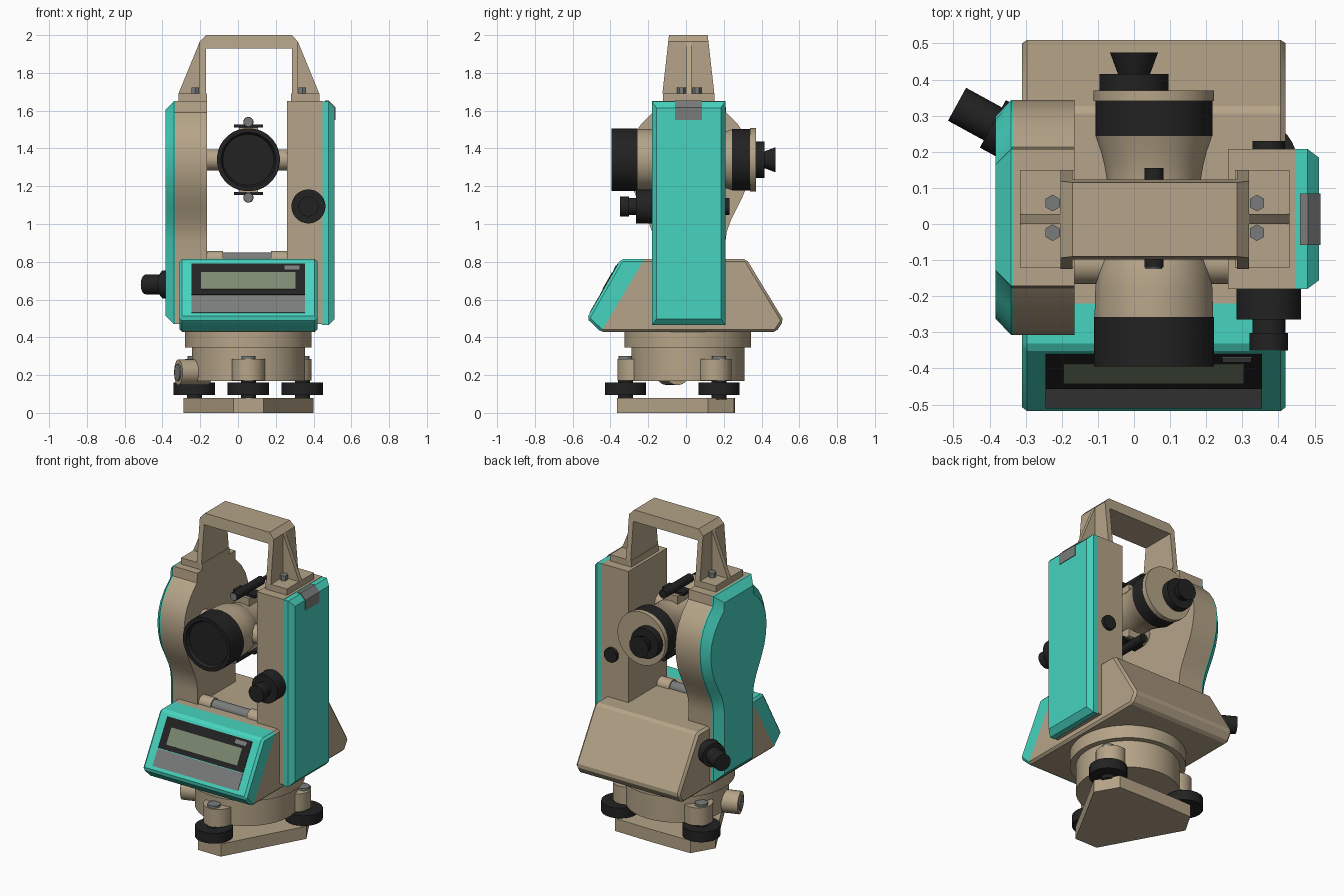
import bpy, bmesh, math
from mathutils import Vector

if "Cube" in bpy.data.objects:
    bpy.data.objects.remove(bpy.data.objects["Cube"])


def material(name, rgb):
    m = bpy.data.materials.new(name)
    lin = [((c / 255 + 0.055) / 1.055) ** 2.4 for c in rgb]
    m.diffuse_color = (*lin, 1)
    m.use_nodes = True
    m.node_tree.nodes["Principled BSDF"].inputs["Base Color"].default_value = m.diffuse_color
    return m


BEIGE = material("beige", (181, 164, 136))
TEAL = material("teal", (70, 211, 191))
BLACK = material("black", (34, 34, 34))
GREY = material("grey", (122, 124, 124))
GLASS = material("display_green", (124, 138, 112))

CX, CY = 0.055, 0.01          # vertical axis of the instrument
TZ = 1.34                     # telescope height


def finish(name, bm, *mats):
    bmesh.ops.recalc_face_normals(bm, faces=bm.faces)
    me = bpy.data.meshes.new(name)
    bm.to_mesh(me)
    bm.free()
    ob = bpy.data.objects.new(name, me)
    bpy.context.collection.objects.link(ob)
    for m in mats:
        me.materials.append(m)
    bpy.context.view_layer.objects.active = ob
    ob.select_set(True)
    bpy.ops.object.shade_smooth_by_angle(angle=math.radians(28))
    ob.select_set(False)
    return ob


def loft_bm(rings):
    bm = bmesh.new()
    vs = [[bm.verts.new(p) for p in r] for r in rings]
    n = len(vs[0])
    for a, b in zip(vs, vs[1:]):
        for i in range(n):
            bm.faces.new((a[i], a[(i + 1) % n], b[(i + 1) % n], b[i]))
    bm.faces.new(vs[0][::-1])
    bm.faces.new(vs[-1])
    return bm


def place(p, axis, d):
    return {"X": (d, p[0], p[1]), "Y": (p[0], d, p[1]), "Z": (p[0], p[1], d)}[axis]


def prism(name, pts, axis, a, b, mat, bevel=0):
    bm = loft_bm([[place(p, axis, d) for p in pts] for d in (a, b)])
    if bevel:
        bmesh.ops.recalc_face_normals(bm, faces=bm.faces)
        bmesh.ops.bevel(bm, geom=bm.edges[:], offset=bevel, segments=1, affect="EDGES")
    return finish(name, bm, mat)


def box(name, x, y, z, mat, bevel=0):
    pts = [(x[0], y[0]), (x[1], y[0]), (x[1], y[1]), (x[0], y[1])]
    return prism(name, pts, "Z", z[0], z[1], mat, bevel)


def lathe(name, origin, axis, prof, mat, seg=32):
    # prof: (distance along axis, radius)
    q = Vector((0, 0, 1)).rotation_difference(Vector(axis).normalized())
    ang = [2 * math.pi * (i + 0.5) / seg for i in range(seg)]
    rings = [[Vector(origin) + q @ Vector((r * math.cos(a), r * math.sin(a), t)) for a in ang]
             for t, r in prof]
    return finish(name, loft_bm(rings), mat)


# --- Tribrach: base plate, foot screws, upper plate ---
dirs = [Vector((math.cos(math.radians(a)), math.sin(math.radians(a)))) for a in (-90, 30, 150)]
centre = Vector((CX, CY))
outline = []
for i, d in enumerate(dirs):
    side = Vector((-d.y, d.x))
    r = 0.375 if i == 0 else 0.352
    outline += [centre + d * r - side * 0.08, centre + d * r + side * 0.08]
    outline.append(centre + (d + dirs[(i + 1) % 3]).normalized() * 0.25)
prism("base_plate", outline, "Z", 0, 0.08, BEIGE)
lathe("tribrach_core", (CX, CY, 0.17), (0, 0, 1), [(0, 0.30), (0.115, 0.30), (0.18, 0.30)], BEIGE, 48)
lathe("rotating_ring", (CX, CY, 0.345), (0, 0, 1), [(0, 0.335), (0.09, 0.335)], BEIGE, 48)
for i, d in enumerate(dirs):
    c = centre + d * 0.33
    lobe = centre + d * 0.285
    lathe(f"tribrach_lobe_{i}", (*lobe, 0.172), (0, 0, 1), [(0, 0.088), (0.113, 0.088)], BEIGE)
    lathe(f"foot_screw_knob_{i}", (*c, 0.095), (0, 0, 1), [(0, 0.11), (0.065, 0.11)], BLACK)
    lathe(f"foot_screw_shaft_{i}", (*c, 0.07), (0, 0, 1), [(0, 0.04), (0.13, 0.04)], BLACK, 16)
    lathe(f"foot_screw_cap_{i}", (*c, 0.27), (0, 0, 1), [(0, 0.038), (0.03, 0.038)], GREY, 12)
lock = Vector((-0.866, -0.3, 0))
lathe("lock_knob", (-0.16, -0.045, 0.215), lock, [(0, 0.068), (0.165, 0.068)], BEIGE, 24)
lathe("lock_knob_face", (-0.16, -0.045, 0.215), lock, [(0.16, 0.045), (0.172, 0.045)], GREY, 24)

# --- Lower housing, teal in front of a slanted split ---
prof = [(-0.345, 0.815), (0.32, 0.815), (0.517, 0.49), (0.477, 0.428), (-0.45, 0.428), (-0.525, 0.5)]
bm = loft_bm([[(x, *p) for p in prof] for x in (-0.31, 0.42)])
bmesh.ops.recalc_face_normals(bm, faces=bm.faces)
bmesh.ops.bevel(bm, geom=bm.edges[:], offset=0.014, segments=1, affect="EDGES")
split, normal = Vector((0, -0.22, 0.815)), Vector((0, -0.387, 0.23))
bmesh.ops.bisect_plane(bm, geom=bm.verts[:] + bm.edges[:] + bm.faces[:], plane_co=split, plane_no=normal)
for f in bm.faces:
    f.material_index = int((f.calc_center_median() - split).dot(normal) > 0)
finish("lower_housing", bm, BEIGE, TEAL)


# --- Display panel plates on the slanted face ---
def plate(name, x0, x1, z0, z1, t, mat):
    n = Vector((0, -0.865, 0.502))
    slope = 0.18 / 0.315
    pts = [Vector((x, -0.345 + (z - 0.815) * slope, z))
           for x, z in ((x0, z0), (x1, z0), (x1, z1), (x0, z1))]
    finish(name, loft_bm([[p - n * 0.002 for p in pts], [p + n * t for p in pts]]), mat)


plate("display_surround", -0.245, 0.355, 0.625, 0.79, 0.003, BLACK)
plate("display_window", -0.195, 0.305, 0.652, 0.742, 0.006, GLASS)
plate("keypad", -0.245, 0.355, 0.53, 0.622, 0.003, GREY)
plate("display_tag", 0.245, 0.325, 0.757, 0.778, 0.006, GREY)

# --- Plate level between the columns ---
for n, x in (("left", -0.17), ("right", 0.175)):
    lathe(f"level_holder_{n}", (x, -0.12, 0.815), (1, 0, 0), [(0, 0.043), (0.09, 0.043)], BEIGE, 24)
lathe("level_vial", (-0.085, -0.12, 0.815), (1, 0, 0), [(0, 0.035), (0.265, 0.035)], GREY, 24)

# --- Right column and its chamfered cover ---
box("right_column", (0.26, 0.447), (-0.18, 0.208), (0.47, 1.65), BEIGE)


def rect(x, iy, iz):
    y0, y1, z0, z1 = -0.18 + iy, 0.208 - iy, 0.465 + iz, 1.648 - iz
    return [(x, y0, z0), (x, y1, z0), (x, y1, z1), (x, y0, z1)]


finish("right_cover", loft_bm([rect(0.445, 0, 0), rect(0.48, 0, 0), rect(0.512, 0.024, 0.033)]), TEAL)
prism("cover_tag", [(0.46, 1.645), (0.48, 1.645), (0.510, 1.614), (0.510, 1.55), (0.516, 1.55),
                    (0.516, 1.617), (0.482, 1.653), (0.46, 1.653)], "Y", -0.058, 0.085, GREY)

# --- Left column, bulging around the telescope axis ---
half = [(0.47, 0.19), (0.9, 0.19), (0.96, 0.198), (1.02, 0.22), (1.08, 0.25), (1.14, 0.28), (1.20, 0.304),
        (1.27, 0.32), (1.34, 0.325), (1.41, 0.316), (1.47, 0.294), (1.53, 0.255), (1.59, 0.195), (1.65, 0.19)]


def column_outline(x, inset, top):
    pts = []
    for z, w in half:
        zz = 0.47 + inset + (z - 0.47) * (1.18 - 2 * inset) / 1.18
        pts.append((w - inset, zz))
    return [(x, 0.018 + w, z) for w, z in pts] + [(x, 0.018 - w, z) for w, z in reversed(pts)]


finish("left_column", loft_bm([column_outline(x, 0, 0) for x in (-0.165, -0.332)]), BEIGE)
finish("left_cover", loft_bm([column_outline(-0.33, 0, 0), column_outline(-0.34, 0, 0),
                              column_outline(-0.384, 0.045, 0)]), TEAL)

# --- Carrying handle ---
hp = [(-0.203, 1.69), (-0.203, 1.965), (-0.17, 2.0), (0.285, 2.0), (0.318, 1.965), (0.318, 1.69),
      (0.285, 1.69), (0.285, 1.93), (-0.17, 1.93), (-0.17, 1.69)]
rings = [[(x, 0.0125 + s * (0.1025 + (2.0 - z) * 0.113), z) for x, z in hp] for s in (-1, 1)]
finish("carrying_handle", loft_bm(rings), BEIGE)
for n, s in (("left", -1), ("right", 1)):
    def mx(d):
        return 0.0575 + s * d
    xs = sorted((mx(0.2225), mx(0.373)))
    box(f"handle_foot_{n}", xs, (-0.122, 0.15), (1.64, 1.69), BEIGE)
    prism(f"handle_gusset_{n}", [(mx(0.25), 1.69), (mx(0.373), 1.69), (mx(0.26), 1.965), (mx(0.25), 1.965)],
          "Y", 0.0, 0.028, BEIGE)
    for k, y in enumerate((-0.024, 0.058)):
        lathe(f"handle_bolt_{n}_{k}", (mx(0.283), y, 1.68), (0, 0, 1), [(0, 0.023), (0.042, 0.023)], GREY, 6)

# --- Telescope ---
Y = (0, 1, 0)
tube = (CX, 0, TZ)
lathe("objective_hood", tube, Y, [(-0.375, 0.135), (-0.395, 0.145), (-0.395, 0.167), (-0.257, 0.167)], BLACK)
lathe("telescope_tube", tube, Y, [(-0.258, 0.165), (-0.18, 0.163), (-0.13, 0.158), (-0.09, 0.145), (-0.06, 0.13),
                                  (0.12, 0.13), (0.16, 0.137), (0.20, 0.147), (0.246, 0.163)], BEIGE)
lathe("focus_ring", tube, Y, [(0.244, 0.163), (0.342, 0.163)], BLACK)
lathe("rear_flange", tube, Y, [(0.34, 0.168), (0.37, 0.168)], BEIGE)
lathe("eyepiece", (0, 0, TZ), Y, [(0.36, 0.096), (0.416, 0.096), (0.416, 0.045), (0.475, 0.067)], BLACK)
lathe("trunnion_axle", (-0.18, -0.11, TZ), (1, 0, 0), [(0, 0.056), (0.46, 0.056)], BEIGE)
for n, s in (("upper", 1), ("lower", -1)):
    def zr(a, b):
        return sorted((TZ + s * a, TZ + s * b))
    box(f"sight_post_{n}", (0.005, 0.105), (-0.04, 0.08), zr(0.1, 0.172), BEIGE)
    box(f"sight_base_{n}", (-0.022, 0.132), (-0.02, 0.055), zr(0.17, 0.187), BLACK)
    lathe(f"sight_tube_{n}", (CX, 0, TZ + s * 0.2), Y, [(-0.12, 0.027), (0.155, 0.027)], BLACK, 16)
    lathe(f"sight_lens_{n}", (CX, 0, TZ + s * 0.2), Y, [(-0.124, 0.023), (-0.115, 0.023)], GREY, 16)

# --- Tangent knob, rear cap and optical plummet ---
lathe("tangent_knob", (0.373, 0, 1.093), Y, [(-0.35, 0.053), (-0.302, 0.053), (-0.302, 0.045), (-0.265, 0.045),
                                             (-0.265, 0.09), (-0.175, 0.09)], BLACK)
lathe("rear_cap", (0.373, 0, 1.093), Y, [(0.2, 0.045), (0.23, 0.045)], BLACK, 24)
lathe("optical_plummet", (-0.29, 0.222, 0.68), (-0.876, 0.48, 0),
      [(-0.03, 0.06), (0.05, 0.06), (0.05, 0.075), (0.115, 0.075), (0.115, 0.052), (0.228, 0.052)], BLACK)
